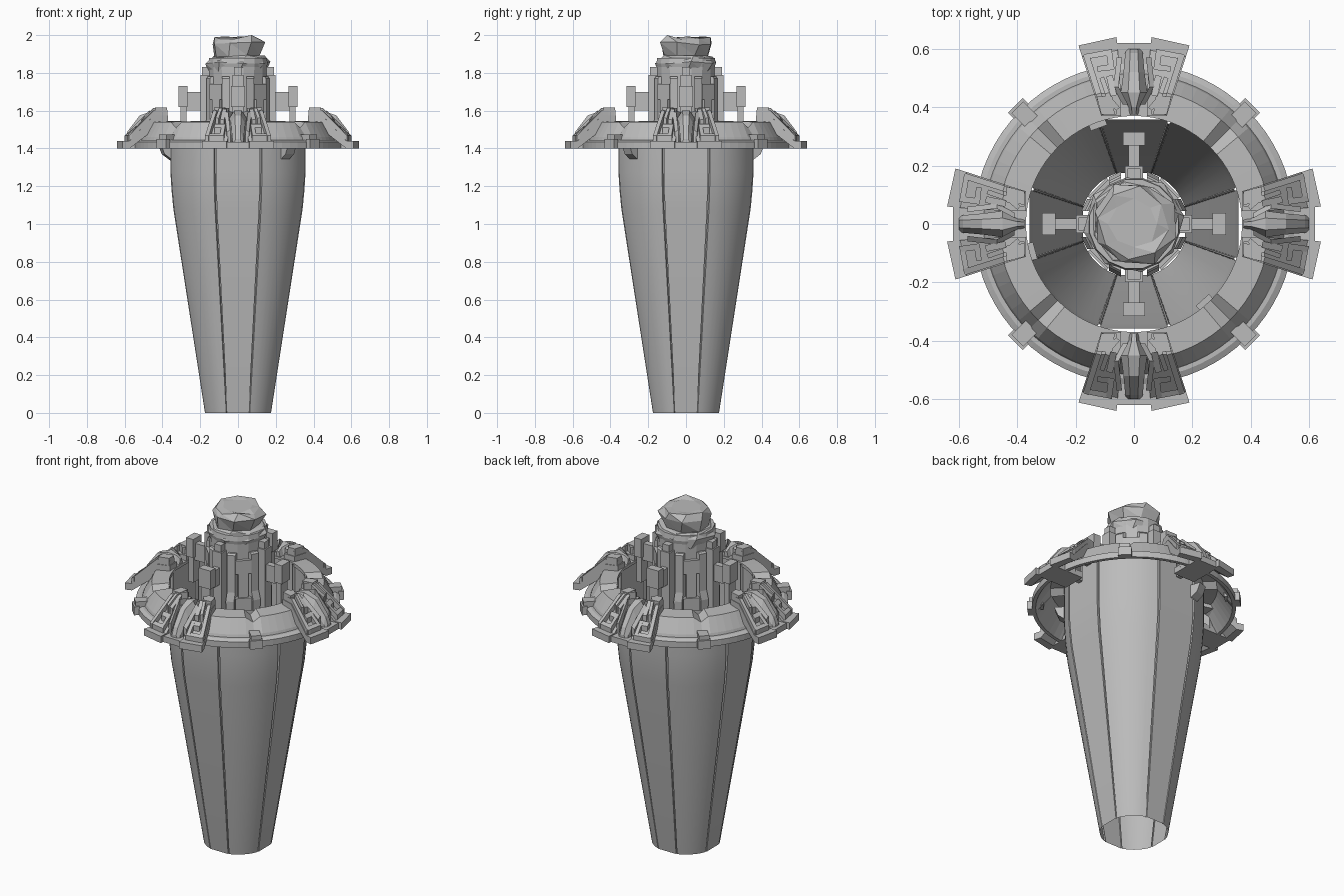
import bpy, bmesh, math, random
from math import sin, cos, pi, radians
from mathutils import Matrix, Vector

old = bpy.data.objects.get("Cube")
if old:
    bpy.data.objects.remove(old, do_unlink=True)

stone = bpy.data.materials.new("grey stone")
stone.use_nodes = True
GREY = (0.5, 0.5, 0.5, 1)
stone.diffuse_color = GREY
stone.node_tree.nodes["Principled BSDF"].inputs["Base Color"].default_value = GREY


def finish(bm, name, smooth=False, normals=True):
    if normals:
        bmesh.ops.recalc_face_normals(bm, faces=bm.faces)
    mesh = bpy.data.meshes.new(name)
    bm.to_mesh(mesh)
    bm.free()
    mesh.materials.append(stone)
    obj = bpy.data.objects.new(name, mesh)
    bpy.context.collection.objects.link(obj)
    if smooth:
        bpy.ops.object.select_all(action="DESELECT")
        obj.select_set(True)
        bpy.context.view_layer.objects.active = obj
        bpy.ops.object.shade_smooth_by_angle(angle=radians(20))
    return obj


def loft(bm, sections, closed=False, caps=True):
    """Skin a run of equal-length closed cross-sections."""
    rows = [[bm.verts.new(p) for p in s] for s in sections]
    pairs = list(zip(rows, rows[1:]))
    if closed:
        pairs.append((rows[-1], rows[0]))
    n = len(rows[0])
    for a, b in pairs:
        for i in range(n):
            j = (i + 1) % n
            bm.faces.new((a[i], a[j], b[j], b[i]))
    if caps and not closed:
        bm.faces.new(rows[0])
        bm.faces.new(rows[-1])


def box(bm, x, y, z):
    """Box from (low, high) ranges on each axis."""
    loft(bm, [[(x[0], y[0], h), (x[1], y[0], h), (x[1], y[1], h), (x[0], y[1], h)] for h in z])


def four_way(bm, start=0):
    """Repeat what was modelled towards -y around the z axis."""
    geom = bm.verts[:] + bm.edges[:] + bm.faces[:]
    for k in range(1, 4):
        dup = bmesh.ops.duplicate(bm, geom=geom)["geom"]
        bmesh.ops.rotate(bm, verts=[v for v in dup if isinstance(v, bmesh.types.BMVert)],
                         matrix=Matrix.Rotation(k * pi / 2, 3, "Z"))
    if start:
        bmesh.ops.rotate(bm, verts=bm.verts, matrix=Matrix.Rotation(start, 3, "Z"))


# Tapered hollow body: flat panels on the axes, curved ones between, thin grooves
angles = []
for q in range(4):
    base = q * 90
    angles += [(base - 18, 1), (base + 18, 1), (base + 18.4, .965), (base + 19.4, .965), (base + 19.8, 1)]
    angles += [(base + a, 1) for a in range(26, 66, 6)]
    angles += [(base + 70.2, 1), (base + 70.6, .965), (base + 71.6, .965)]
bm = bmesh.new()
wall = [(.184, 0), (.36, 1.08), (.37, 1.18), (.376, 1.27), (.376, 1.54)]
loft(bm, [[(r * k * sin(radians(a)), -r * k * cos(radians(a)), z) for a, k in angles]
          for r, z in wall], caps=False)
finish(bm, "tapered_body", smooth=True)

# Collar: lathed profile with a lowered notch on each diagonal
collar = [(.53, 1.40), (.55, 1.40), (.55, 1.435), (.53, 1.445), (.515, 1.445),
          (.51, 1.46), (.465, 1.54), (.37, 1.545), (.37, 1.525), (.45, 1.52)]
bm = bmesh.new()
sections = []
for deg in range(0, 360, 5):
    a = radians(deg)
    drop = .03 if abs(deg % 90 - 45) < 4 else 0
    sections.append([(r * cos(a), r * sin(a), z - (drop if z > 1.5 else 0)) for r, z in collar])
loft(bm, sections, closed=True)
finish(bm, "collar")

# Small clamps on the collar diagonals
bm = bmesh.new()
box(bm, (-.036, .036), (-.575, -.545), (1.40, 1.45))
box(bm, (-.028, .028), (-.565, -.49), (1.43, 1.475))
four_way(bm, pi / 4)
finish(bm, "collar_clamps")


# Crests: sloped winged plates with raised maze ridges
def slope(r):
    if r < .45:
        return 1.575
    return max(1.44, 1.575 - (r - .45) * .93)


def place(side, u, r, h):
    skew = .22 * max(0, u - .06) * (r - .37) / .27
    return Vector((side * u, -(r - skew), slope(r) + h))


def ridge(bm, side, path, width=.02, height=.028):
    """Raised strip following the plate along a path of (u, r) points."""
    for (u0, r0), (u1, r1) in zip(path, path[1:]):
        d = Vector((u1 - u0, r1 - r0)).normalized() * width / 2
        n = Vector((-d.y, d.x))
        cuts = [0, 1]
        if min(r0, r1) < .45 < max(r0, r1):
            cuts.insert(1, (.45 - r0) / (r1 - r0))
        secs = []
        for t in cuts:
            c = Vector((u0 + (u1 - u0) * t, r0 + (r1 - r0) * t))
            c += d * (-1 if t == 0 else 1 if t == 1 else 0)
            a, b = c + n, c - n
            secs.append([place(side, a.x, a.y, -.015), place(side, a.x, a.y, height),
                         place(side, b.x, b.y, height), place(side, b.x, b.y, -.015)])
        loft(bm, secs)


bm = bmesh.new()
plate_runs = [(.37, .045, .112), (.45, .045, .136), (.595, .055, .178), (.64, .06, .19)]
for side in (-1, 1):
    secs = []
    for r, inner, outer in plate_runs:
        lo = 1.40 if r > .5 else 1.50
        top = [place(side, inner, r, 0), place(side, outer, r, 0)]
        secs.append([(top[0].x, top[0].y, lo), top[0], top[1], (top[1].x, top[1].y, lo)])
    loft(bm, secs)
    ridge(bm, side, [(.07, .385), (.103, .385), (.162, .592), (.085, .592), (.078, .54), (.115, .54)])
    ridge(bm, side, [(.06, .40), (.085, .43), (.108, .50)], .016, .04)
    ridge(bm, side, [(.072, .45), (.082, .50)], .022, .035)
    # stepped block at the inner end
    loft(bm, [[place(side, u, r, h) for u, r in ((.066, .375), (.112, .375), (.128, .44), (.075, .44))]
              for h in (-.02, .043)])
    # angled brace beside the spear
    loft(bm, [[(side * (u - .009), -r, 1.42), (side * (u - .009), -r, z),
               (side * (u + .009), -r, z - .015), (side * (u + .009), -r, 1.42)]
              for u, r, z in ((.03, .41, 1.59), (.062, .47, 1.6), (.05, .57, 1.5))])
# front sill between the wings
box(bm, (-.07, .07), (-.62, -.42), (1.40, 1.435))
four_way(bm)
finish(bm, "crest_plates")

# Faceted spear in the middle of each crest
bm = bmesh.new()
spear = [(.375, .016, 1.575), (.40, .018, 1.59), (.45, .045, 1.60), (.52, .036, 1.575),
         (.585, .03, 1.49), (.60, .028, 1.45)]
loft(bm, [[(-w, -r, 1.42), (-w, -r, z - .04), (-w * .45, -r, z), (w * .45, -r, z),
           (w, -r, z - .04), (w, -r, 1.42)] for r, w, z in spear])
four_way(bm)
finish(bm, "crest_spears")

# Brackets tucked under the collar
bm = bmesh.new()
for deg in (-48, -165, 110):
    out = Vector((cos(radians(deg)), sin(radians(deg)), 0))
    tan = Vector((-out.y, out.x, 0)) * .03
    loft(bm, [[out * r + Vector((0, 0, z)) + tan * s for r, z in ((.35, 1.42), (.43, 1.42), (.41, 1.37), (.355, 1.33))]
              for s in (-1, 1)])
finish(bm, "collar_brackets")


# Central tower
def ring(r, z, n, turn=0):
    return [(r * cos(2 * pi * (i + turn) / n), r * sin(2 * pi * (i + turn) / n), z) for i in range(n)]


bm = bmesh.new()
loft(bm, [ring(r, z, 16, .5) for r, z in ((.12, 1.22), (.15, 1.32), (.155, 1.83), (.16, 1.85), (.155, 1.88))])
finish(bm, "tower_core")

# Rough-hewn cap with seeded chips
random.seed(4)
bm = bmesh.new()
cap = [(.15, 1.80, 0), (.168, 1.855, .2), (.14, 1.885, .35), (.128, 1.89, .5),
       (.148, 1.955, .6), (.125, 1.985, .8), (.085, 1.992, 1)]
rows = []
for r, z, turn in cap:
    rows.append([(x * k, y * k, z + random.uniform(-.008, .008)) for x, y, z in ring(r, z, 8, turn)
                 for k in [random.uniform(.92, 1.06)]])
loft(bm, rows)
bmesh.ops.triangulate(bm, faces=[f for f in bm.faces if len(f.verts) == 4])
for v in bm.verts:
    v.co.z = min(v.co.z, 2)
top = max(bm.verts, key=lambda v: v.co.z)
top.co.z = 2
finish(bm, "tower_cap")

# Upright ribs, arms and outer pylons around the tower
bm = bmesh.new()
box(bm, (-.03, .03), (-.198, -.13), (1.34, 1.79))
box(bm, (-.022, .022), (-.19, -.13), (1.79, 1.83))
box(bm, (-.018, .018), (-.28, -.18), (1.60, 1.70))
box(bm, (-.03, .03), (-.305, -.272), (1.47, 1.72))
box(bm, (-.038, .038), (-.315, -.268), (1.62, 1.73))
for side in (-1, 1):
    loft(bm, [[(side * .045, -y, z), (side * .085, -y + .02, z), (side * .085, -.09, z), (side * .045, -.12, z)]
              for y, z in ((.17, 1.30), (.18, 1.50), (.168, 1.55), (.168, 1.77), (.16, 1.78))])
four_way(bm)
finish(bm, "tower_pylons")

# Narrow-waisted facing slabs on the tower diagonals
bm = bmesh.new()
for w, lo, hi, depth in ((.045, 1.28, 1.52, .178), (.028, 1.52, 1.66, .168), (.045, 1.66, 1.74, .17)):
    box(bm, (-w, w), (-depth, -.12), (lo, hi))
four_way(bm, pi / 4)
finish(bm, "tower_slabs")
